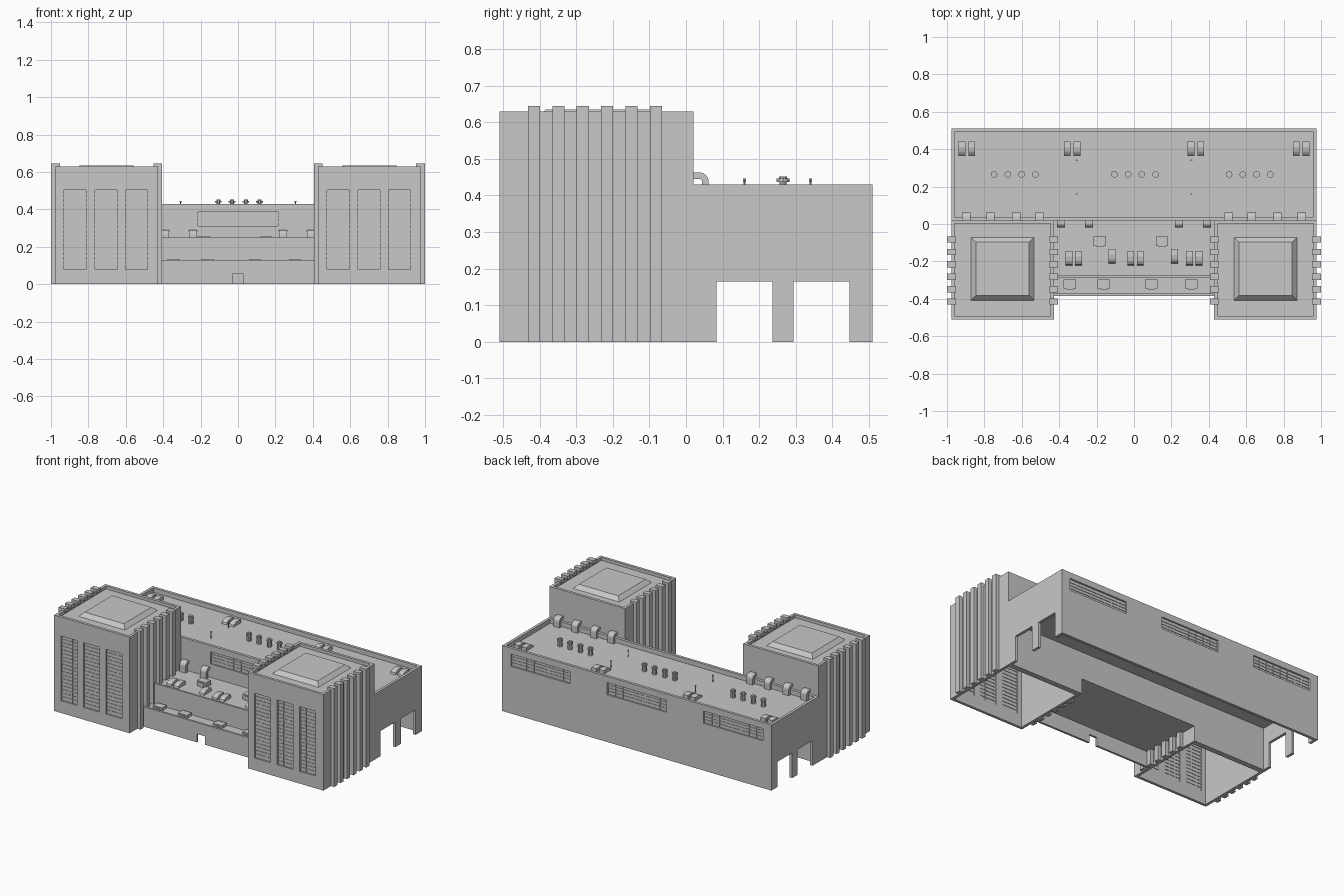
import bpy, bmesh, math
from mathutils import Vector

if "Cube" in bpy.data.objects:
    bpy.data.objects.remove(bpy.data.objects["Cube"])

concrete = bpy.data.materials.new("concrete grey")
concrete.use_nodes = True
grey = (0.58, 0.58, 0.58, 1)
concrete.diffuse_color = grey
concrete.node_tree.nodes["Principled BSDF"].inputs["Base Color"].default_value = grey


def finish(name, bm):
    bmesh.ops.recalc_face_normals(bm, faces=bm.faces)
    mesh = bpy.data.meshes.new(name)
    bm.to_mesh(mesh)
    bm.free()
    mesh.materials.append(concrete)
    obj = bpy.data.objects.new(name, mesh)
    bpy.context.collection.objects.link(obj)


def add_box(bm, x, y, z):
    verts = bmesh.ops.create_cube(bm, size=1)["verts"]
    for v in verts:
        v.co = Vector([sum(r) / 2 + c * (r[1] - r[0]) for r, c in zip((x, y, z), v.co)])


def box(name, x, y, z):
    bm = bmesh.new()
    add_box(bm, x, y, z)
    finish(name, bm)


def thicken(bm, offset):
    """Extrude every face of a flat sheet into a solid."""
    out = bmesh.ops.extrude_face_region(bm, geom=bm.faces[:], use_keep_orig=True)["geom"]
    moved = [g for g in out if isinstance(g, bmesh.types.BMVert)]
    bmesh.ops.translate(bm, verts=moved, vec=offset)


def wall(name, axis, pos, thick, span, height, holes=()):
    """Upright wall along x or y with rectangular holes (u0, u1, z0, z1)."""
    bm = bmesh.new()
    us = sorted({*span, *[u for h in holes for u in h[:2]]})
    zs = sorted({0, height, *[z for h in holes for z in h[2:]]})
    place = (lambda u, z: (u, pos, z)) if axis == "x" else (lambda u, z: (pos, u, z))
    for u0, u1 in zip(us, us[1:]):
        for z0, z1 in zip(zs, zs[1:]):
            u, z = (u0 + u1) / 2, (z0 + z1) / 2
            if not any(h[0] < u < h[1] and h[2] < z < h[3] for h in holes):
                bm.faces.new([bm.verts.new(place(a, b)) for a, b in
                              ((u0, z0), (u1, z0), (u1, z1), (u0, z1))])
    bmesh.ops.remove_doubles(bm, verts=bm.verts, dist=1e-5)
    thicken(bm, (0, thick, 0) if axis == "x" else (thick, 0, 0))
    finish(name, bm)


def window(name, y, hole, cols, rows):
    """Pane with glazing bars filling a hole in a wall along x."""
    u0, u1, z0, z1 = hole
    bm = bmesh.new()
    add_box(bm, (u0, u1), (y - .002, y + .002), (z0, z1))
    for i in range(1, cols):
        u = u0 + (u1 - u0) * i / cols
        add_box(bm, (u - .002, u + .002), (y - .004, y + .004), (z0, z1))
    for i in range(1, rows):
        z = z0 + (z1 - z0) * i / rows
        add_box(bm, (u0, u1), (y - .005, y + .005), (z - .002, z + .002))
    finish(name, bm)


def extrude_profile(name, x, width, points):
    """Extrude a side profile of (y, z) points along x."""
    bm = bmesh.new()
    bm.faces.new([bm.verts.new((x - width / 2, y, z)) for y, z in points])
    thicken(bm, (width, 0, 0))
    finish(name, bm)


def elbow(name, x, wall_y, roof, top, direction, reach):
    """Curved duct leaving a wall and turning down into a roof."""
    outer, inner = .026, .008
    cy, cz = reach - outer, top - outer
    angles = [math.radians(a) for a in range(90, -1, -15)]
    arc = lambda r: [(cy + r * math.cos(a), cz + r * math.sin(a)) for a in angles]
    pts = [(0, top)] + arc(outer) + [(reach, roof), (cy + inner, roof)]
    pts += arc(inner)[::-1] + [(0, cz + inner)]
    extrude_profile(name, x, .044, [(wall_y + direction * y, z) for y, z in pts])


def roof_duct(name, x, y, z):
    extrude_profile(name, x, .036, [(y + .04, z), (y + .04, z + .022), (y + .01, z + .026),
                                    (y - .015, z + .022), (y - .032, z + .011), (y - .036, z)])


def lathe(name, x, y, profile, sides=10):
    """Stack of rings (radius, z) closed at both ends."""
    bm = bmesh.new()
    rings = [[bm.verts.new((x + r * math.cos(k * math.tau / sides),
                            y + r * math.sin(k * math.tau / sides), z))
              for k in range(sides)] for r, z in profile]
    for a, b in zip(rings, rings[1:]):
        for k in range(sides):
            j = (k + 1) % sides
            bm.faces.new((a[k], a[j], b[j], b[k]))
    bm.faces.new(rings[0])
    bm.faces.new(rings[-1])
    finish(name, bm)


# Rear hall: walls, arched ends, roof
T = .018
HALL_X = .977
main_roof, hall_top = .40, .43
rear_windows = [(c - .215, c + .215, .31, .39) for c in (-.7, 0, .7)]
wall("hall_back_wall", "x", .51, -T, (-HALL_X, HALL_X), hall_top, rear_windows)
for i, h in enumerate(rear_windows):
    window(f"hall_back_window_{i}", .497, h, 8, 4)
front_window = (-.215, .215, .31, .39)
wall("hall_front_wall", "x", .02, T, (-HALL_X, HALL_X), hall_top,
     [front_window, (-.43, .43, 0, .10)])
window("hall_front_window", .033, front_window, 8, 4)
for s, side in ((1, "left"), (-1, "right")):
    wall(f"hall_{side}_end_wall", "y", s * HALL_X, -s * T, (.02, .51), hall_top,
         [(.084, .237, 0, .165), (.294, .447, 0, .165)])
box("hall_roof", (-.965, .965), (.035, .495), (.28, main_roof))

# Twin towers
for s, side in ((1, "left"), (-1, "right")):
    cx = s * .703
    lo, hi = cx - .274, cx + .274
    holes = [(cx + d - .058, cx + d + .058, .08, .505) for d in (-.168, -.003, .16)]
    wall(f"{side}_tower_front", "x", -.51, T, (lo, hi), .63, holes)
    for i, h in enumerate(holes):
        window(f"{side}_tower_window_{i}", -.497, h, 3, 18)
    wall(f"{side}_tower_back", "x", .02, -T, (lo, hi), .63)
    wall(f"{side}_tower_low_x_wall", "y", lo, T, (-.51, .02), .63)
    wall(f"{side}_tower_high_x_wall", "y", hi, -T, (-.51, .02), .63)
    box(f"{side}_tower_roof", (lo + .01, hi - .01), (-.50, .01), (.595, .61))
    # Bevelled skylight on the roof
    bm = bmesh.new()
    add_box(bm, (cx - .17, cx + .17), (-.41, -.07), (.608, .635))
    for v in bm.verts:
        if v.co.z > .62:
            v.co.x = cx + (v.co.x - cx) * .84
            v.co.y = -.24 + (v.co.y + .24) * .84
    finish(f"{side}_tower_skylight", bm)
    # Vertical fins on both flanks, with caps hooked over the parapet
    bm = bmesh.new()
    for i in range(6):
        y = -.415 + i * .0665
        for d in (-1, 1):
            for inner, z0, z1 in ((.262, 0, .62), (.25, .62, .645)):
                add_box(bm, sorted((cx + d * inner, cx + d * .297)),
                        (y - .0165, y + .0165), (z0, z1))
    finish(f"{side}_tower_fins", bm)

# Stepped terrace between the towers
wall("terrace_front_wall", "x", -.385, .014, (-.43, .43), .13, [(-.029, .029, 0, .055)])
box("terrace_lower_roof", (-.43, .43), (-.375, -.27), (.10, .115))
box("terrace_upper_block", (-.43, .43), (-.28, .03), (.10, .222))
box("terrace_upper_parapet", (-.43, .43), (-.287, -.274), (.11, .25))

# Roof fittings, mirrored about the centre
for s, side in ((1, "left"), (-1, "right")):
    for i, x in enumerate((.505, .63, .767, .897)):
        elbow(f"{side}_hall_elbow_{i}", s * x, .02, main_roof, .463, 1, .042)
    for i, x in enumerate((.24, .39)):
        elbow(f"{side}_terrace_elbow_{i}", s * x, .02, .222, .29, -1, .038)
    for i, x in enumerate((.305, .357, .868, .92)):
        roof_duct(f"{side}_hall_duct_{i}", s * x, .402, main_roof)
    for i, x in enumerate((.297, .348)):
        roof_duct(f"{side}_terrace_duct_{i}", s * x, -.185, .222)
    for i, y in enumerate((.16, .34)):
        lathe(f"{side}_mast_{i}", s * .307, y,
              [(.003, main_roof), (.003, .437), (.005, .439), (.005, .446)], 6)
for i, x in enumerate((-.017, .034)):
    roof_duct(f"centre_terrace_duct_{i}", x, -.185, .222)

# Mushroom vents in three groups
for g, start in enumerate((-.748, -.105, .508)):
    for i in range(4):
        lathe(f"vent_{g}_{i}", start + i * .0735, .265,
              [(.015, main_roof), (.015, .43), (.01, .43), (.01, .437), (.018, .437),
               (.018, .446), (.011, .446), (.011, .452)])

# Air handling units on the terraces
for i, x in enumerate((-.183, .15)):
    box(f"terrace_unit_{i}", (x - .033, x + .033), (-.118, -.068), (.22, .255))
    box(f"terrace_unit_outlet_{i}", (x - .018, x + .02), (-.124, -.11), (.22, .248))
for i, x in enumerate((-.117, .217)):
    roof_duct(f"terrace_vent_box_{i}", x, -.175, .222)
for i, x in enumerate((-.343, -.162, .092, .307)):
    box(f"lower_unit_{i}", (x - .033, x + .033), (-.345, -.297), (.11, .134))
    box(f"lower_unit_outlet_{i}", (x - .018, x + .02), (-.351, -.338), (.11, .128))
